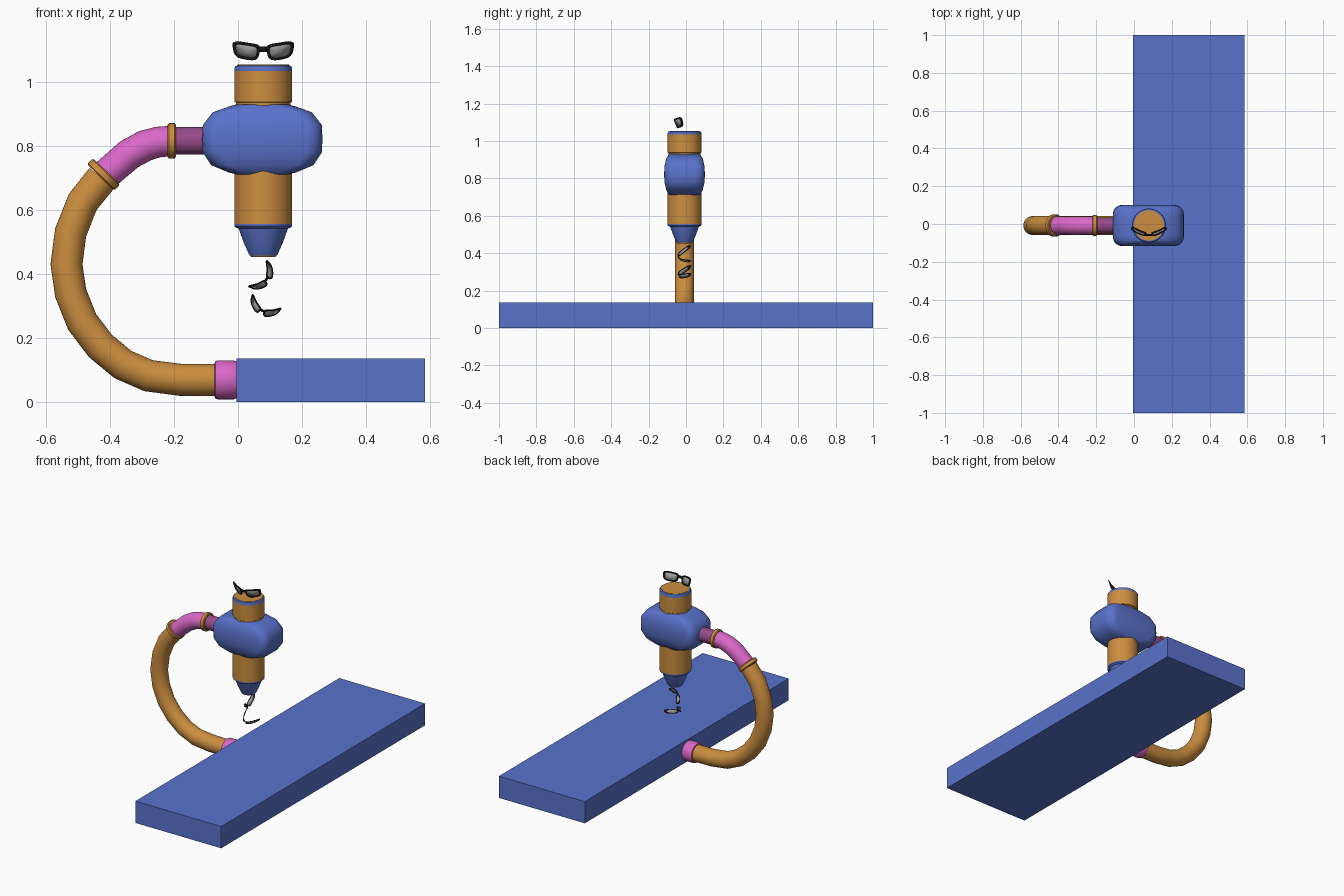
import bpy, bmesh, math
from mathutils import Vector, Matrix

if "Cube" in bpy.data.objects:
    bpy.data.objects.remove(bpy.data.objects["Cube"])

YC = -0.008   # shared centre plane of arm and head
XC = 0.079    # axis of the vertical barrel


def material(name, rgb):
    m = bpy.data.materials.new(name)
    m.diffuse_color = (*rgb, 1)
    m.use_nodes = True
    m.node_tree.nodes["Principled BSDF"].inputs["Base Color"].default_value = m.diffuse_color
    return m


BLUE = material("blue", (0.10, 0.17, 0.60))
ORANGE = material("orange", (0.60, 0.27, 0.05))
PINK = material("pink", (0.70, 0.14, 0.58))
PLUM = material("plum", (0.30, 0.07, 0.25))
BLACK = material("black", (0.01, 0.01, 0.01))
GREY = material("lens_grey", (0.35, 0.35, 0.35))


def finish(name, bm, mat, angle=35):
    bmesh.ops.recalc_face_normals(bm, faces=bm.faces)
    me = bpy.data.meshes.new(name)
    bm.to_mesh(me)
    bm.free()
    ob = bpy.data.objects.new(name, me)
    bpy.context.collection.objects.link(ob)
    me.materials.append(mat)
    bpy.ops.object.select_all(action='DESELECT')
    ob.select_set(True)
    bpy.context.view_layer.objects.active = ob
    bpy.ops.object.shade_smooth_by_angle(angle=math.radians(angle))
    return ob


def loft(name, rings, mat, angle=35):
    bm = bmesh.new()
    loops = [[bm.verts.new(p) for p in ring] for ring in rings]
    n = len(loops[0])
    for a, b in zip(loops, loops[1:]):
        for i in range(n):
            j = (i + 1) % n
            bm.faces.new((a[i], a[j], b[j], b[i]))
    bm.faces.new(loops[0])
    bm.faces.new(loops[-1])
    return finish(name, bm, mat, angle)


def tube(name, path, mat, segs=32):
    """Sweep a circle along (x, z, radius) points in the centre plane."""
    pts = [Vector((x, YC, z)) for x, z, r in path]
    side = Vector((0, 1, 0))
    rings = []
    for i, p in enumerate(pts):
        t = (pts[min(i + 1, len(pts) - 1)] - pts[max(i - 1, 0)]).normalized()
        up = t.cross(side)
        r = path[i][2]
        rings.append([p + r * (math.cos(a) * side + math.sin(a) * up)
                      for a in (2 * math.pi * k / segs for k in range(segs))])
    return loft(name, rings, mat)


def turned(name, profile, mat):
    """Vertical round part from (radius, z) points."""
    return tube(name, [(XC, z, r) for r, z in profile], mat, 40)


# Base slab
bm = bmesh.new()
bmesh.ops.create_cube(bm, size=1, matrix=Matrix.Translation((0.29, 0, 0.0675))
                      @ Matrix.Diagonal((0.59, 2, 0.135, 1)))
finish("base_slab", bm, BLUE)

# Curved arm
tube("arm_base_collar", [(-0.073, 0.069, 0.052), (-0.071, 0.069, 0.058), (-0.063, 0.069, 0.061),
                         (-0.014, 0.069, 0.061), (-0.004, 0.069, 0.057)], PINK)
tube("arm_lower_tube", [(x, z, 0.05) for x, z in (
    (-0.06, 0.068), (-0.18, 0.069), (-0.28, 0.082), (-0.36, 0.117), (-0.43, 0.175),
    (-0.487, 0.25), (-0.523, 0.34), (-0.536, 0.43), (-0.523, 0.53), (-0.485, 0.625),
    (-0.425, 0.70))], ORANGE)
tube("arm_upper_tube", [(-0.425, 0.70, 0.048), (-0.385, 0.735, 0.048), (-0.34, 0.774, 0.049),
                        (-0.29, 0.801, 0.049), (-0.25, 0.812, 0.048), (-0.205, 0.816, 0.047)], PINK)
tube("arm_neck", [(-0.205, 0.816, 0.043), (-0.09, 0.816, 0.043)], PLUM)


def clamp_ring(name, x, z, angle, r, half):
    dx, dz = math.cos(angle), math.sin(angle)
    tube(name, [(x + s * half * dx, z + s * half * dz, r + d) for s, d in
                ((-1, -0.005), (-0.7, 0), (0.7, 0), (1, -0.005))], ORANGE)


clamp_ring("lower_clamp_ring", -0.42, 0.711, math.radians(46), 0.059, 0.013)
clamp_ring("upper_clamp_ring", -0.207, 0.816, 0, 0.055, 0.013)


# Rounded head housing, stacked rounded-rectangle sections
def section(z, hx, hy, corner):
    ring = []
    for q, (sx, sy) in enumerate(((1, 1), (-1, 1), (-1, -1), (1, -1))):
        for k in range(6):
            a = math.pi / 2 * (q + k / 5)
            ring.append((0.076 + sx * (hx - corner) + corner * math.cos(a),
                         YC + sy * (hy - corner) + corner * math.sin(a), z))
    return ring


loft("head_housing", [section(*s) for s in (
    (0.711, 0.080, 0.080, 0.05), (0.717, 0.105, 0.088, 0.05), (0.740, 0.160, 0.098, 0.05),
    (0.780, 0.186, 0.107, 0.05), (0.820, 0.188, 0.109, 0.05), (0.865, 0.186, 0.107, 0.05),
    (0.905, 0.155, 0.098, 0.05), (0.923, 0.105, 0.088, 0.05), (0.930, 0.080, 0.080, 0.05))],
    BLUE, 60)

# Barrel, cap and nozzle
turned("upper_barrel", [(0.085, 0.90), (0.085, 0.935), (0.09, 0.938), (0.09, 1.034)], ORANGE)
turned("top_cap", [(0.09, 1.034), (0.09, 1.043), (0.087, 1.049), (0.081, 1.052)], BLUE)
turned("top_disc", [(0.080, 1.045), (0.080, 1.054)], ORANGE)
turned("lower_barrel", [(0.09, 0.556), (0.09, 0.75)], ORANGE)
turned("nozzle", [(0.042, 0.457), (0.046, 0.464), (0.062, 0.500), (0.077, 0.542),
                  (0.086, 0.545), (0.09, 0.549), (0.09, 0.557)], BLUE)
turned("nozzle_tip", [(0.038, 0.453), (0.041, 0.458)], ORANGE)


# Wrap-around glasses: bowed frame with two lenses
def glasses(name, apex, across, bow, w, h, depth):
    x_axis = Vector(across).normalized()
    y_axis = -Vector(bow).normalized()
    z_axis = x_axis.cross(y_axis).normalized()
    if z_axis.z < 0:
        x_axis, z_axis = -x_axis, -z_axis

    def place(u, v):
        return Vector(apex) + x_axis * u * w + y_axis * depth * u * u + z_axis * v * h

    def outline(sgn, a, b, n=28):
        pts = []
        for k in range(n):
            t = 2 * math.pi * k / n
            c, s = math.cos(t), math.sin(t)
            u = math.copysign(abs(c) ** 0.55, c) * a
            v = math.copysign(abs(s) ** 0.55, s) * b
            pts.append(place(sgn * (0.55 + u * (1 + 0.12 * v / b)), v))
        return pts

    frame, lens = bmesh.new(), bmesh.new()
    for sgn in (-1, 1):
        outer = [frame.verts.new(p) for p in outline(sgn, 0.43, 0.5)]
        inner = [frame.verts.new(p) for p in outline(sgn, 0.34, 0.37)]
        glass = [lens.verts.new(p) for p in outline(sgn, 0.35, 0.39)]
        hub = lens.verts.new(place(sgn * 0.55, 0))
        n = len(outer)
        for i in range(n):
            j = (i + 1) % n
            frame.faces.new((outer[i], outer[j], inner[j], inner[i])[::sgn])
            lens.faces.new((glass[i], glass[j], hub)[::sgn])
    # bridge
    rows = [[frame.verts.new(place(u, v)) for v in (0.05, 0.33)] for u in (-0.2, 0, 0.2)]
    for a, b in zip(rows, rows[1:]):
        frame.faces.new((a[0], b[0], b[1], a[1]))
    for part, bm, mat, t in (("frame", frame, BLACK, 0.006), ("lenses", lens, GREY, 0.002)):
        ob = finish(f"{name}_{part}", bm, mat)
        mod = ob.modifiers.new("thickness", 'SOLIDIFY')
        mod.thickness = t * w / 0.095
        mod.offset = 0


tilt = math.radians(20)
glasses("top_glasses", (XC, -0.055, 1.092), (1, 0, 0),
        (0, -math.cos(tilt), -math.sin(tilt)), 0.095, 0.055, 0.04)
glasses("middle_glasses", (0.092, -0.04, 0.380), (-0.57, 0, -0.82),
        (0.35, -0.9, -0.243), 0.05, 0.026, 0.075)
glasses("lower_glasses", (0.074, -0.04, 0.281), (0.9, 0, -0.44),
        (-0.18, -0.9, -0.368), 0.05, 0.026, 0.075)
